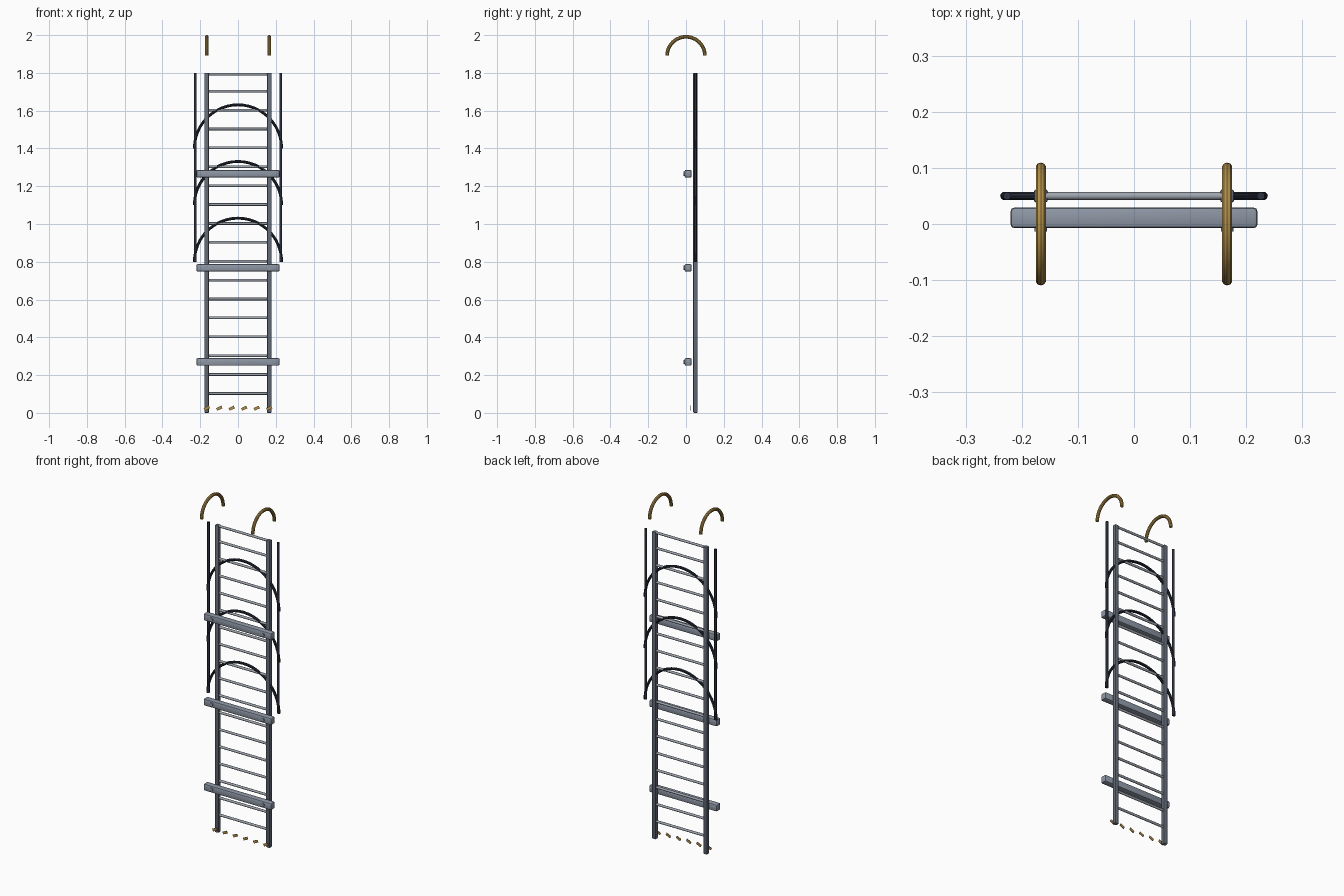
import bpy
import bmesh
from math import pi, sin, cos, radians
from mathutils import Matrix, Vector

if "Cube" in bpy.data.objects:
    bpy.data.objects.remove(bpy.data.objects["Cube"])


def material(name, rgb):
    m = bpy.data.materials.new(name)
    m.diffuse_color = (*rgb, 1)
    m.use_nodes = True
    m.node_tree.nodes["Principled BSDF"].inputs["Base Color"].default_value = m.diffuse_color
    return m


STEEL = material("dark_steel", (0.13, 0.15, 0.19))
BAR = material("light_steel", (0.27, 0.31, 0.38))
RUNG = material("rung_steel", (0.35, 0.38, 0.43))
CAGE = material("cage_black", (0.025, 0.03, 0.05))
BRASS = material("ochre", (0.45, 0.28, 0.07))


def finish(name, bm, mat):
    mesh = bpy.data.meshes.new(name)
    bm.normal_update()
    bm.to_mesh(mesh)
    bm.free()
    ob = bpy.data.objects.new(name, mesh)
    bpy.context.collection.objects.link(ob)
    mesh.materials.append(mat)
    bpy.ops.object.select_all(action='DESELECT')
    ob.select_set(True)
    bpy.context.view_layer.objects.active = ob
    bpy.ops.object.shade_smooth_by_angle(angle=radians(35))
    return ob


def box(name, loc, size, mat, bevel=0.0, tilt=0.0):
    bm = bmesh.new()
    bmesh.ops.create_cube(bm, size=1, matrix=Matrix.Diagonal((*size, 1)))
    if bevel:
        bmesh.ops.bevel(bm, geom=bm.edges[:], offset=bevel, segments=2,
                        profile=0.5, affect='EDGES')
    bm.transform(Matrix.Translation(loc) @ Matrix.Rotation(tilt, 4, 'Y'))
    return finish(name, bm, mat)


def rod(name, a, b, r, mat, sides=12):
    a, b = Vector(a), Vector(b)
    d = b - a
    bm = bmesh.new()
    bmesh.ops.create_cone(bm, cap_ends=True, segments=sides, radius1=r,
                          radius2=r, depth=d.length)
    bm.transform(Matrix.Translation((a + b) / 2) @ d.to_track_quat('Z', 'Y').to_matrix().to_4x4())
    return finish(name, bm, mat)


def half_ring(name, centre, axis, radius, r, mat, steps=24, sides=10):
    """Upright half circle of tube, spread along the given horizontal axis."""
    axis, up, centre = Vector(axis), Vector((0, 0, 1)), Vector(centre)
    side = axis.cross(up)
    bm = bmesh.new()
    rings = []
    for i in range(steps + 1):
        t = pi * i / steps
        out = axis * cos(t) + up * sin(t)
        rings.append([bm.verts.new(centre + out * (radius + r * cos(u)) + side * r * sin(u))
                      for u in (2 * pi * k / sides for k in range(sides))])
    for p, q in zip(rings, rings[1:]):
        for k in range(sides):
            n = (k + 1) % sides
            bm.faces.new((p[k], p[n], q[n], q[k]))
    bm.faces.new(rings[0])
    bm.faces.new(rings[-1])
    bmesh.ops.recalc_face_normals(bm, faces=bm.faces[:])
    return finish(name, bm, mat)


LADDER_Y, STILE_X = 0.05, 0.166

# Stiles, cage uprights and top hooks, one of each per side
for label, s in (("left", -1), ("right", 1)):
    box(f"stile_{label}", (s * STILE_X, LADDER_Y, 0.9), (0.025, 0.024, 1.8), STEEL, 0.005)
    rod(f"cage_upright_{label}", (s * 0.226, LADDER_Y, 0.8), (s * 0.226, LADDER_Y, 1.8), 0.007, CAGE)
    half_ring(f"top_hook_{label}", (s * STILE_X, 0, 1.891), (0, 1, 0), 0.1, 0.0095, BRASS)

# Rungs
for i in range(1, 19):
    z = min(0.1 * i + 0.003, 1.793)
    rod(f"rung_{i:02d}", (-STILE_X, LADDER_Y, z), (STILE_X, LADDER_Y, z), 0.007, RUNG)

# Cage hoops
for i in range(3):
    half_ring(f"cage_hoop_{i + 1}", (0, LADDER_Y, 0.8 + 0.3 * i), (1, 0, 0), 0.231, 0.0075, CAGE)

# Stand-off bars with fixing bolts
for i in range(3):
    z = 0.27 + 0.498 * i
    box(f"standoff_bar_{i + 1}", (0, 0.011, z), (0.44, 0.037, 0.04), BAR, 0.007)
    for label, s in (("left", -1), ("right", 1)):
        rod(f"bar_bolt_{label}_{i + 1}", (s * STILE_X, -0.013, z), (s * STILE_X, 0.01, z), 0.011, BAR)

# Slanted warning stripes at the foot
for i in range(6):
    x = -0.165 + 0.066 * i
    box(f"warning_stripe_{i + 1}", (x, 0.022, 0.025), (0.03, 0.003, 0.015), BRASS, tilt=radians(-25))
